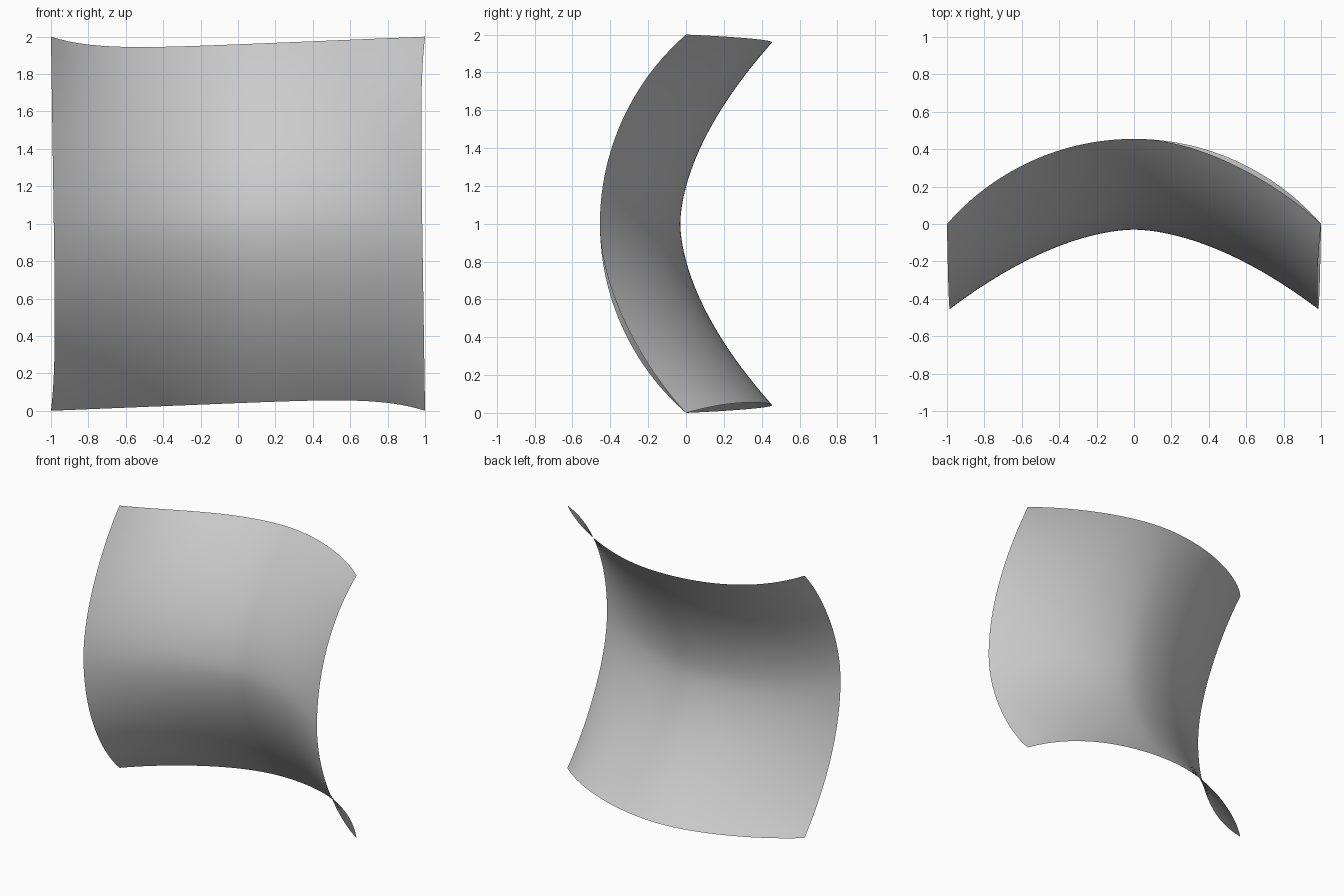
import bpy, bmesh, math
from mathutils import Matrix

if "Cube" in bpy.data.objects:
    bpy.data.objects.remove(bpy.data.objects["Cube"])

BOW = 0.455                      # sagitta of each edge arc
R = (1 + BOW * BOW) / (2 * BOW)  # radius of that arc


def arc(t):
    """Edge bow: circular arc, slightly flattened on the positive half."""
    y = math.sqrt(max(R * R - t * t, 0)) - (R - BOW)
    return y - (0.2 * t * t * (1 - t) if t > 0 else 0)


def dip(t, amount):
    """Inward sag of an edge, strongest near its t = -1 end."""
    return amount * (1 - t) * (1 - ((1 - t) / 2) ** 8)


def mix(t, low, high):
    return low * (1 - t) / 2 + high * (1 + t) / 2


def blend(t):
    return abs(t) ** 1.75


def saddle(u, v):
    fu, fv = blend(u), blend(v)
    x = u - mix(u, -dip(v, 0.015), dip(-v, 0.015))
    z = 1 + v - mix(v, -dip(-u, 0.041), dip(u, 0.041))
    y = fv * mix(v, arc(-u), arc(u)) - fu * mix(u, arc(v), arc(-v))
    y -= 0.03 * (1 - fu) * (1 - fv)
    return x, y, z


# Saddle sheet: a flat grid stretched between four bowed edges
bm = bmesh.new()
bmesh.ops.create_grid(bm, x_segments=48, y_segments=48, size=1)
for vert in bm.verts:
    vert.co = saddle(vert.co.x, vert.co.y)
bm.normal_update()
mesh = bpy.data.meshes.new("saddle_sheet")
bm.to_mesh(mesh)
bm.free()
sheet = bpy.data.objects.new("saddle_sheet", mesh)
bpy.context.collection.objects.link(sheet)
for poly in mesh.polygons:
    poly.use_smooth = True
